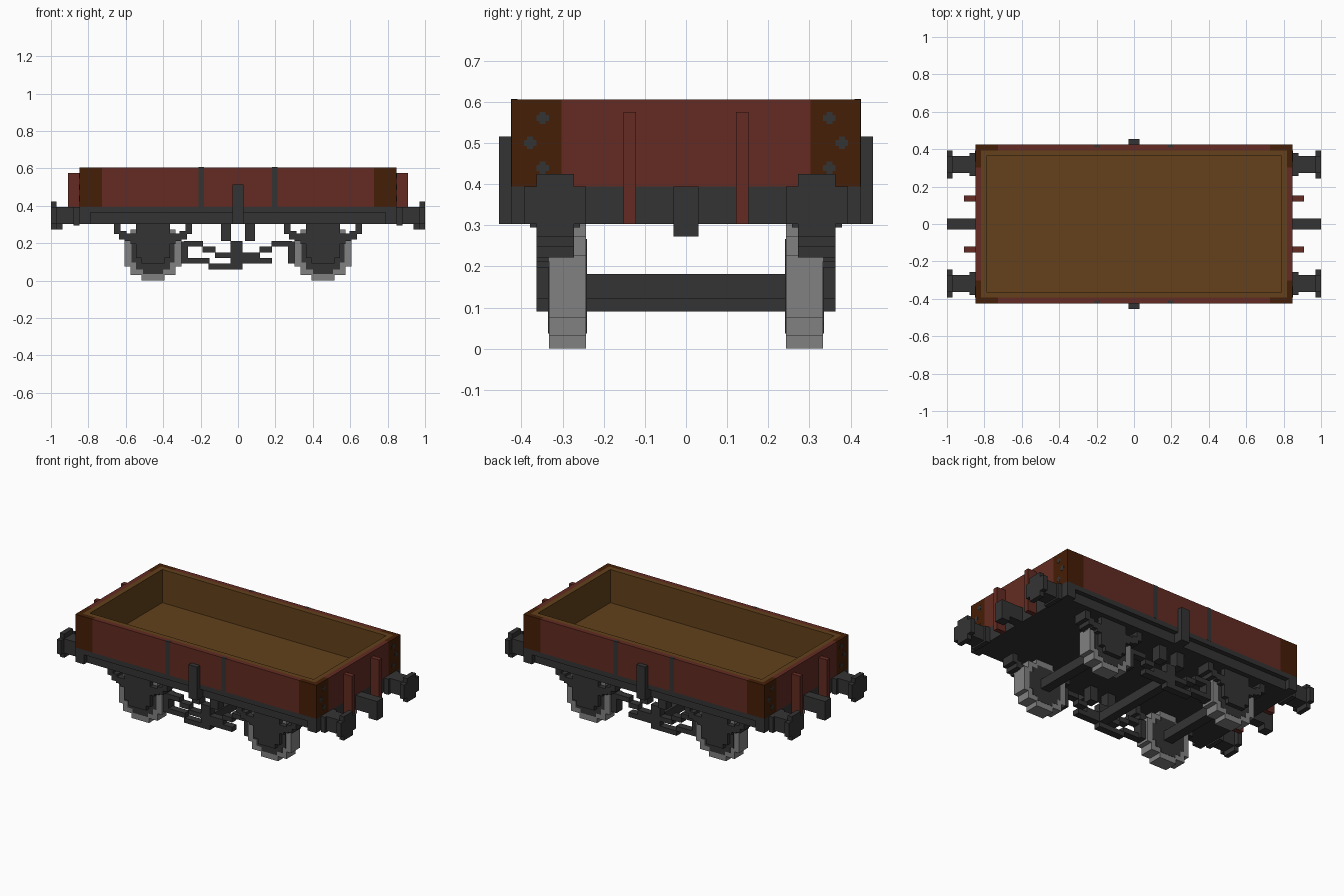
import bpy
import bmesh
from mathutils import Matrix, Vector

U = 1 / 33  # one block of the modelling grid

cube = bpy.data.objects.get("Cube")
if cube:
    bpy.data.objects.remove(cube, do_unlink=True)


def material(name, r, g, b):
    m = bpy.data.materials.new(name)
    m.diffuse_color = (r, g, b, 1)
    m.use_nodes = True
    bsdf = next(n for n in m.node_tree.nodes if n.type == 'BSDF_PRINCIPLED')
    bsdf.inputs["Base Color"].default_value = (r, g, b, 1)
    bsdf.inputs["Roughness"].default_value = 0.9
    return m


RED = material("red_paint", 0.125, 0.024, 0.016)
WOOD = material("plank_brown", 0.125, 0.053, 0.011)
RUST = material("corner_brown", 0.06, 0.013, 0.002)
IRON = material("dark_iron", 0.034, 0.034, 0.034)
STEEL = material("wheel_steel", 0.22, 0.22, 0.22)


def blocks(name, mat, boxes, mirror=""):
    """One object from (x0, x1, y0, y1, z0, z1) boxes, mirrored over the given axes."""
    bm = bmesh.new()
    for sx in ((1, -1) if "x" in mirror else (1,)):
        for sy in ((1, -1) if "y" in mirror else (1,)):
            for x0, x1, y0, y1, z0, z1 in boxes:
                size = Vector((x1 - x0, y1 - y0, z1 - z0)) * U
                mid = Vector((sx * (x0 + x1), sy * (y0 + y1), z0 + z1)) * U / 2
                bmesh.ops.create_cube(
                    bm, size=1, matrix=Matrix.Translation(mid) @ Matrix.Diagonal((*size, 1)))
    mesh = bpy.data.meshes.new(name)
    bm.to_mesh(mesh)
    bm.free()
    mesh.materials.append(mat)
    obj = bpy.data.objects.new(name, mesh)
    bpy.context.collection.objects.link(obj)
    return obj


# Body shell: red boards between brown corner plates
blocks("side_boards", RED, [(-24, 24, 13, 14, 13, 20)], "y")
blocks("end_boards", RED, [(27, 28, -10, 10, 13, 20)], "x")
blocks("corner_plates", RUST, [(24, 28, 13, 14, 13, 20), (27, 28, 10, 13, 13, 20)], "xy")

# Plank lining and low floor
blocks("side_lining", WOOD, [(-27, 27, 12, 13, 13, 20)], "y")
blocks("end_lining", WOOD, [(26, 27, -12, 12, 13, 20)], "x")
blocks("floor", WOOD, [(-26, 26, -12, 12, 12.5, 13.03)])

# Iron straps on the sides and bolts on the end corners
blocks("side_straps", IRON, [(6, 7, 13.5, 14.04, 13, 20.03)], "xy")
bolts = []
for y, z in ((11.5, 18.5), (12.5, 16.5), (11.5, 14.5)):
    for a, b in ((0.5, 0.25), (0.25, 0.5)):
        bolts.append((27.9, 28.04, y - a, y + a, z - b, z + b))
blocks("corner_bolts", IRON, bolts, "xy")

# Underframe: top plate, recessed core and end beams
blocks("underframe", IRON, [(-28, 28, -14, 14, 12, 13), (-26, 26, -13, 13, 10, 12)])
blocks("end_beams", IRON, [(26, 28, -14, 14, 10, 12)], "x")
blocks("door_stops", IRON, [(-1, 1, 13, 15, 10, 13), (-1, 1, 14, 15, 13, 17)], "y")

# End fittings
blocks("end_posts", RED, [(28, 30, 4, 5, 10, 19)], "xy")
blocks("couplings", IRON, [(28, 33, -1, 1, 10, 13), (31, 33, -1, 1, 9, 10)], "x")
blocks("buffers", IRON, [
    (28, 32, 9, 12, 10, 13), (28, 29, 8.5, 12.5, 9.7, 13),
    (32, 33, 8, 13, 10, 13), (32, 33, 9, 12, 9, 14)], "xy")


def stepped_disc(cx, cz, steps, y0, y1):
    """Stepped round plate from crossed (half width, half height) bars."""
    return [(cx - w, cx + w, y0, y1, cz - h, cz + h) for w, h in steps]


# Wheels with dark centres, and slim axles
WHEEL_X = 15
blocks("wheels", STEEL, stepped_disc(WHEEL_X, 5, ((2, 5), (4, 4), (5, 2.5)), 8, 11), "xy")
blocks("wheel_centres", IRON,
       stepped_disc(WHEEL_X, 5, ((1.8, 3.8), (3, 3), (3.8, 1.8)), 7.95, 11.05), "xy")
blocks("axles", IRON, [(14, 16, -8, 8, 4, 6)], "x")

# Axle guards with stepped leaf springs
guards = [(12, 18, 11, 12, 4, 10), (13, 17, 11, 12, 3, 4), (11, 19, 11, 12, 6.5, 7.7)]
for s in (-1, 1):
    for a, b, z0, z1 in ((5.7, 6.9, 8.2, 10), (4.7, 6, 7.3, 8.8), (3, 5, 7, 8.3)):
        x0, x1 = sorted((WHEEL_X + s * a, WHEEL_X + s * b))
        guards.append((x0, x1, 9, 12, z0, z1))
blocks("axle_guards", IRON, guards, "xy")

# Brake gear: hangers, cranked rods, shoes and cross shaft
blocks("brake_hangers", IRON, [(1.2, 3, 9, 11, 7, 10)], "xy")
blocks("brake_shoes", IRON, [(8.8, 10.5, 8.5, 10.5, 3, 6.9)], "xy")
rods = [(-9.5, -6.2, 6, 7), (-6.3, -4, 5, 6), (-4.1, -1.2, 4, 5), (-1.3, 0.8, 3, 7),
        (-9.5, -5, 3, 4), (-5.2, 0.8, 2, 3),
        (0.8, 3.9, 4, 5), (3.8, 6, 5, 6), (5.9, 9.5, 6, 7), (0.8, 6, 3, 4)]
blocks("brake_rods", IRON, [(a, b, 9, 10.5, c, d) for a, b, c, d in rods], "y")
blocks("brake_shaft", IRON, [(-1, 0.8, -9, 9, 3, 5)])
